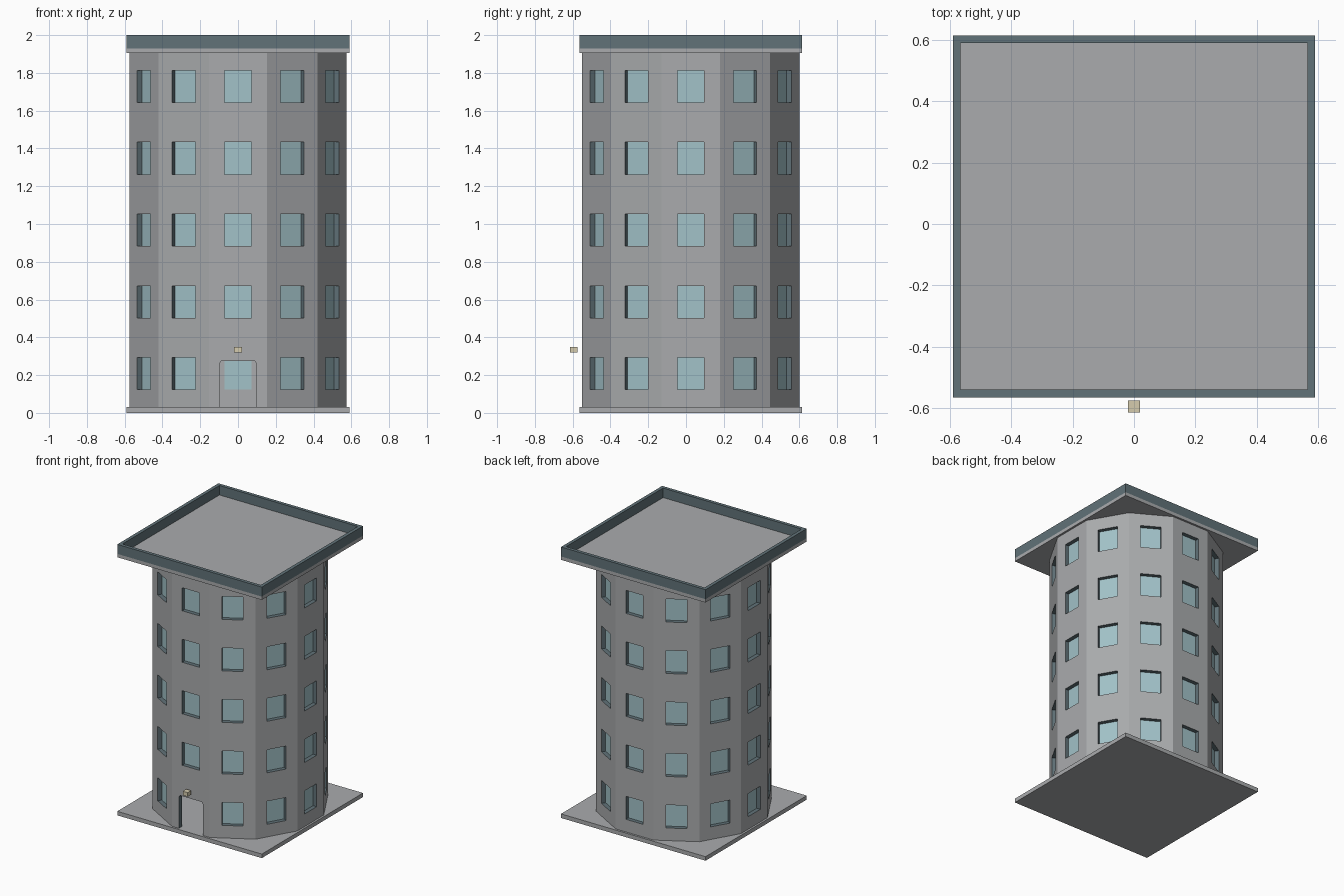
import bpy, bmesh, math
from mathutils import Matrix, Vector

if "Cube" in bpy.data.objects:
    bpy.data.objects.remove(bpy.data.objects["Cube"])

SIDES, APOTHEM, CY = 12, 0.575, 0.025
WALL, RECESS = 0.035, 0.03
Z0, Z1 = 0.03, 1.905
FLOORS = [0.208 + 0.38 * i for i in range(5)]
WIN_W, WIN_H = 0.142, 0.17
SLAB = 0.59


def material(name, color):
    m = bpy.data.materials.new(name)
    m.diffuse_color = (*color, 1)
    m.use_nodes = True
    m.node_tree.nodes["Principled BSDF"].inputs["Base Color"].default_value = m.diffuse_color
    return m


concrete = material("concrete", (0.40, 0.41, 0.42))
slate = material("slate", (0.12, 0.17, 0.19))
glass = material("glass", (0.36, 0.54, 0.58))
cream = material("cream", (0.66, 0.60, 0.42))


def finish(name, bm, mat):
    bmesh.ops.recalc_face_normals(bm, faces=bm.faces[:])
    me = bpy.data.meshes.new(name)
    bm.to_mesh(me)
    bm.free()
    me.materials.append(mat)
    ob = bpy.data.objects.new(name, me)
    bpy.context.collection.objects.link(ob)
    return ob


def add_box(bm, lo, hi, mat=Matrix()):
    lo, hi = Vector(lo), Vector(hi)
    m = mat @ Matrix.Translation((lo + hi) / 2) @ Matrix.Diagonal((*(hi - lo), 1))
    bmesh.ops.create_cube(bm, size=1, matrix=m)


def add_windows(bm, near, far):
    """Boxes at each window, spanning two distances from the tower axis."""
    for s in range(SIDES):
        m = Matrix.Translation((0, CY, 0)) @ Matrix.Rotation(math.tau * s / SIDES, 4, 'Z')
        for f, z in enumerate(FLOORS):
            if s == 0 and f == 0:      # the doorway takes this place
                continue
            add_box(bm, (-WIN_W / 2, -far, z - WIN_H / 2),
                    (WIN_W / 2, -near, z + WIN_H / 2), m)


# Hollow twelve-sided tower wall
bm = bmesh.new()
radius = APOTHEM / math.cos(math.pi / SIDES)
rings = []
for z in (Z0, Z1):
    rings.append([bm.verts.new((radius * math.cos(a), CY + radius * math.sin(a), z))
                  for a in (math.tau * (i + 0.5) / SIDES for i in range(SIDES))])
for i in range(SIDES):
    j = (i + 1) % SIDES
    bm.faces.new((rings[0][i], rings[0][j], rings[1][j], rings[1][i]))
# normals already face outward from the winding
me = bpy.data.meshes.new("tower_wall")
bm.to_mesh(me)
bm.free()
me.materials.append(concrete)
tower = bpy.data.objects.new("tower_wall", me)
bpy.context.collection.objects.link(tower)
sol = tower.modifiers.new("thickness", 'SOLIDIFY')
sol.thickness, sol.offset, sol.use_even_offset = WALL, -1, True

# Window and doorway openings
bm = bmesh.new()
add_windows(bm, APOTHEM - 0.08, APOTHEM + 0.05)
door = [(-0.098, 0.0), (0.098, 0.0), (0.098, 0.262), (0.088, 0.275),
        (-0.088, 0.275), (-0.098, 0.262)]
face = bm.faces.new([bm.verts.new((x, -0.62, z)) for x, z in door])
ext = bmesh.ops.extrude_face_region(bm, geom=[face], use_keep_orig=True)
bmesh.ops.translate(bm, vec=(0, 0.16, 0),
                    verts=[g for g in ext["geom"] if isinstance(g, bmesh.types.BMVert)])
cutter = finish("opening_cutter", bm, slate)
cutter.hide_render = True
cut = tower.modifiers.new("openings", 'BOOLEAN')
cut.operation, cut.solver, cut.object = 'DIFFERENCE', 'EXACT', cutter
cut.material_mode = 'TRANSFER'
bpy.context.view_layer.objects.active = tower
for name in [m.name for m in tower.modifiers]:
    bpy.ops.object.modifier_apply(modifier=name)
bpy.data.objects.remove(cutter)

# Glass panes set back in the wall
bm = bmesh.new()
add_windows(bm, APOTHEM - WALL, APOTHEM - RECESS)
finish("window_panes", bm, glass)

# Square base and roof slabs
for name, lo, hi in (("base_slab", 0, Z0), ("roof_slab", Z1, 1.93)):
    bm = bmesh.new()
    add_box(bm, (-SLAB, CY - SLAB, lo), (SLAB, CY + SLAB, hi))
    finish(name, bm, concrete)

# Parapet: square frame standing on the roof slab
bm = bmesh.new()
loops = [[bm.verts.new((x * h, CY + y * h, z))
          for x, y in ((-1, -1), (1, -1), (1, 1), (-1, 1))]
         for h, z in ((SLAB, 1.93), (SLAB, 2.0), (SLAB - 0.025, 2.0), (SLAB - 0.025, 1.93))]
for k in range(4):
    a, b = loops[k], loops[(k + 1) % 4]
    for i in range(4):
        j = (i + 1) % 4
        bm.faces.new((a[i], a[j], b[j], b[i]))
finish("roof_parapet", bm, slate)

# Lamp over the doorway
bm = bmesh.new()
add_box(bm, (-0.02, -0.615, 0.32), (0.02, -0.575, 0.35))
finish("door_lamp", bm, cream)
